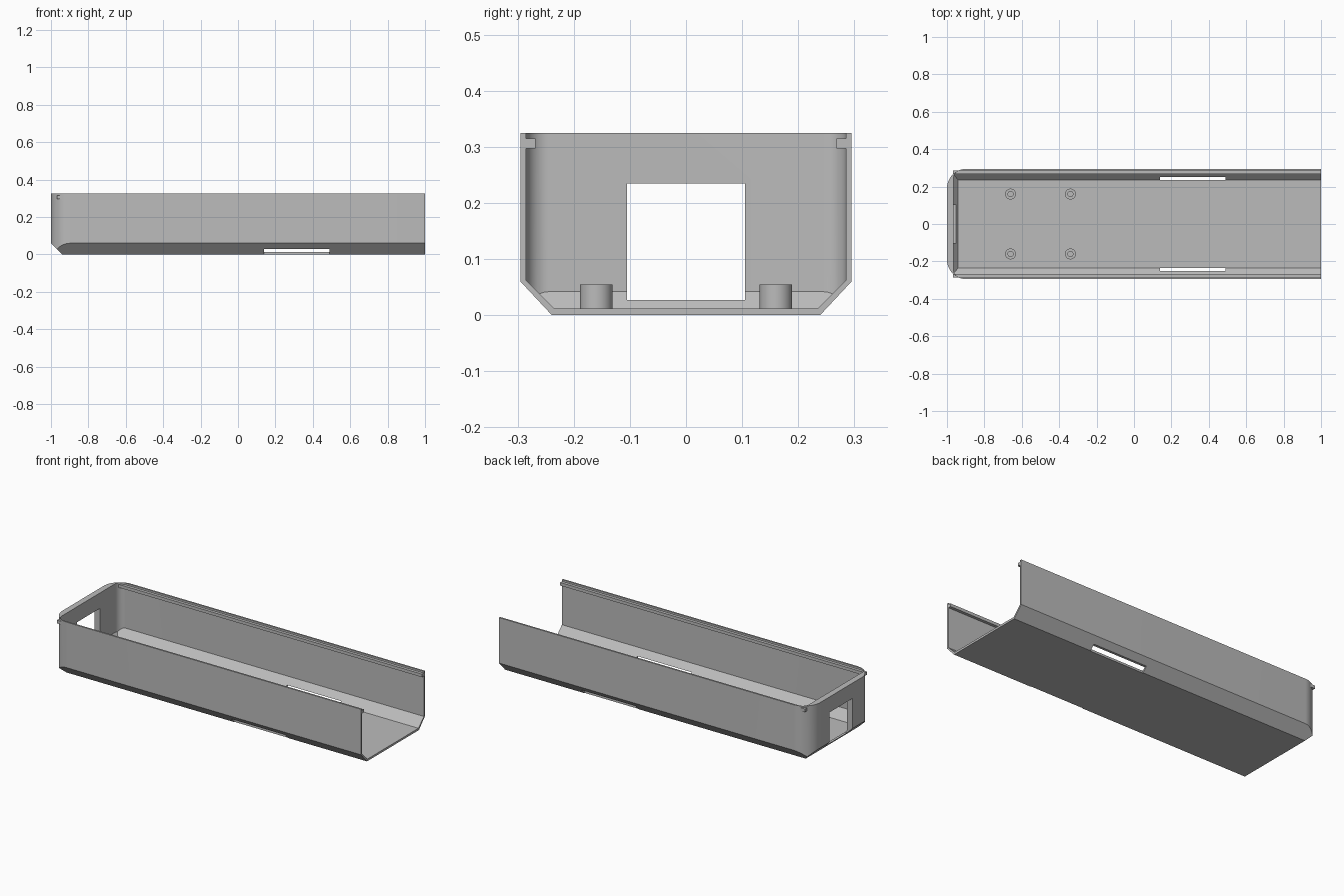
import bpy
import bmesh
from math import sin, cos, pi
from mathutils import Vector

cube = bpy.data.objects.get("Cube")
if cube:
    bpy.data.objects.remove(cube, do_unlink=True)

grey = bpy.data.materials.new("plain_grey")
grey.use_nodes = True
COLOUR = (0.5, 0.5, 0.5, 1)
grey.diffuse_color = COLOUR
grey.node_tree.nodes["Principled BSDF"].inputs["Base Color"].default_value = COLOUR

AXES = {"x": lambda a, b, d: (d, a, b),
        "y": lambda a, b, d: (a, d, b),
        "z": lambda a, b, d: (a, b, d)}


def prism(name, points, axis, start, end):
    """Extrude a flat outline along one axis."""
    bm = bmesh.new()
    place = AXES[axis]
    face = bm.faces.new([bm.verts.new(place(a, b, start)) for a, b in points])
    out = bmesh.ops.extrude_face_region(bm, geom=[face])
    verts = [g for g in out["geom"] if isinstance(g, bmesh.types.BMVert)]
    bmesh.ops.translate(bm, verts=verts, vec=Vector(place(0, 0, end - start)))
    bmesh.ops.recalc_face_normals(bm, faces=bm.faces)
    mesh = bpy.data.meshes.new(name)
    bm.to_mesh(mesh)
    bm.free()
    mesh.materials.append(grey)
    obj = bpy.data.objects.new(name, mesh)
    bpy.context.collection.objects.link(obj)
    return obj


def combine(target, tool, operation):
    """Apply a boolean and discard the tool."""
    mod = target.modifiers.new("cut", "BOOLEAN")
    mod.operation, mod.object, mod.solver = operation, tool, "EXACT"
    bpy.context.view_layer.objects.active = target
    bpy.ops.object.modifier_apply(modifier=mod.name)
    bpy.data.objects.remove(tool, do_unlink=True)


def box(name, x0, x1, y0, y1, z0, z1):
    return prism(name, [(x0, y0), (x1, y0), (x1, y1), (x0, y1)], "z", z0, z1)


def circle(cx, cy, r, n=32):
    return [(cx + r * cos(2 * pi * i / n), cy + r * sin(2 * pi * i / n)) for i in range(n)]


def tray_solid(name, back, front, half, radius, floor, top, floor_half, side_z, toe, end_z):
    """Rounded plan, crossed with a chamfered section and a chamfered end."""
    arc = [(back + radius - radius * sin(t), half - radius + radius * cos(t))
           for t in (pi / 2 * i / 16 for i in range(17))]
    plan = [(front, half)] + arc + [(x, -y) for x, y in reversed(arc)] + [(front, -half)]
    solid = prism(name, plan, "z", floor, top)
    section = [(-floor_half, floor), (floor_half, floor), (half + 0.001, side_z + 0.001),
               (half + 0.001, top + 0.1), (-half - 0.001, top + 0.1), (-half - 0.001, side_z + 0.001)]
    combine(solid, prism("section", section, "x", -2, 2), "INTERSECT")
    end = [(toe, floor), (front + 0.1, floor), (front + 0.1, top + 0.1),
           (back - 0.001, top + 0.1), (back - 0.001, end_z + 0.001)]
    combine(solid, prism("end_slope", end, "y", -1, 1), "INTERSECT")
    return solid


# Hollow tray, open at the top and at one end
tray = tray_solid("tray", -1, 1, 0.295, 0.105, 0, 0.325, 0.239, 0.06, -0.94, 0.06)
cavity = tray_solid("cavity", -0.965, 1.2, 0.285, 0.04, 0.012, 0.5, 0.235, 0.062, -0.94, 0.042)
combine(tray, cavity, "DIFFERENCE")

# Window in the closed end
combine(tray, box("window", -1.1, -0.9, -0.105, 0.105, 0.027, 0.235), "DIFFERENCE")

# Long slots in the lower side slopes
for side in (-1, 1):
    y0, y1 = sorted((side * 0.236, side * 0.4))
    combine(tray, box("slot", 0.14, 0.49, y0, y1, -0.1, 0.028), "DIFFERENCE")

parts = [tray]

for side, label in ((-1, "right"), (1, "left")):
    # Straight guide rail, poking out through the rounded corner
    y0, y1 = sorted((side * 0.268, side * 0.286))
    parts.append(box(label + "_rail", -0.968, 1, y0, y1, 0.297, 0.315))
    # Hollow screw posts on the floor
    for x, place in ((-0.66, "rear"), (-0.34, "middle")):
        post = prism(f"{label}_{place}_post", circle(x, side * 0.16, 0.029), "z", 0.011, 0.055)
        combine(post, prism("bore", circle(x, side * 0.16, 0.014), "z", 0.012, 0.1), "DIFFERENCE")
        parts.append(post)

for obj in bpy.context.selected_objects:
    obj.select_set(False)
for obj in parts:
    obj.select_set(True)
bpy.context.view_layer.objects.active = tray
bpy.ops.object.shade_smooth_by_angle()
